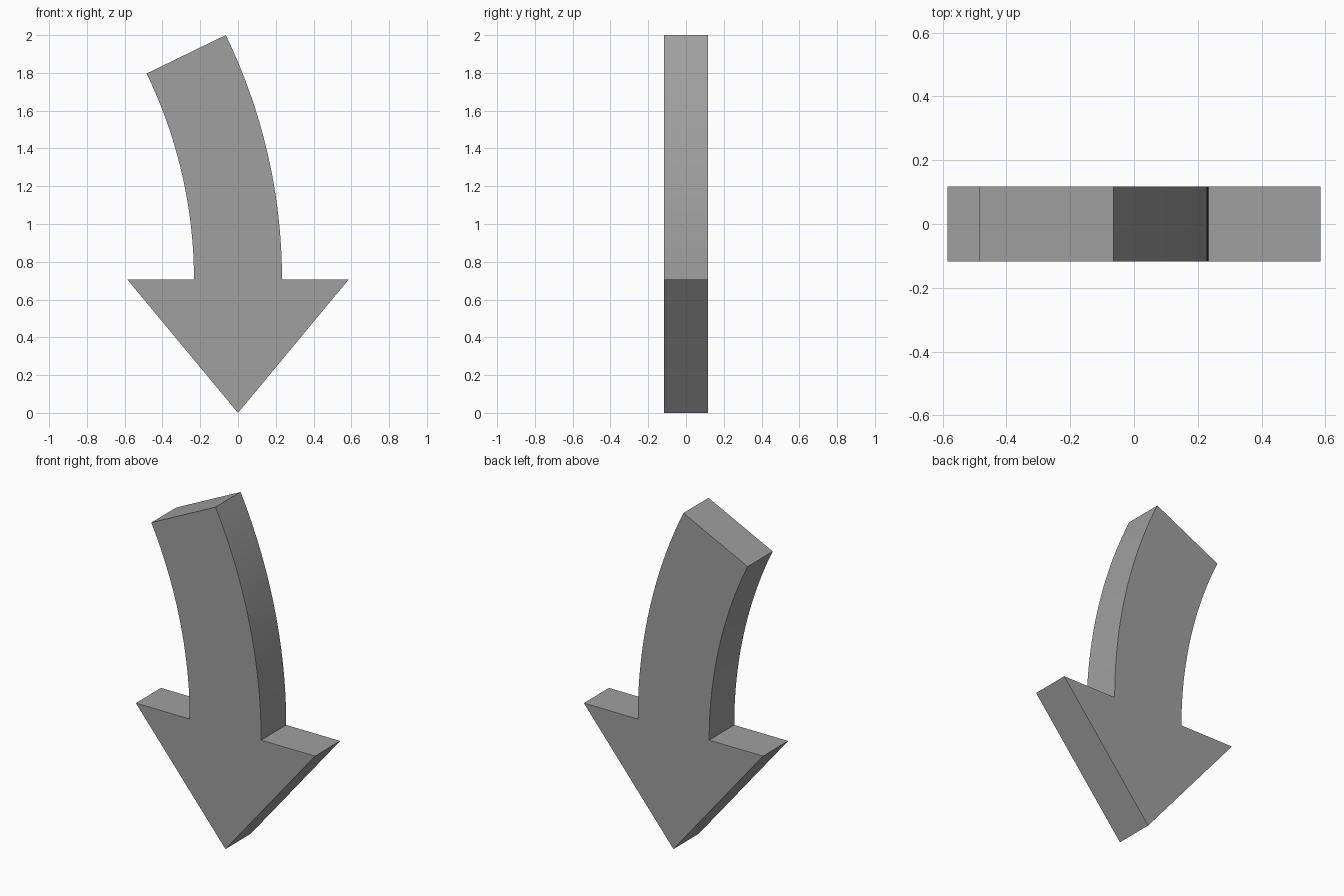
import bpy, bmesh
from math import radians, cos, sin

cube = bpy.data.objects.get("Cube")
if cube:
    bpy.data.objects.remove(cube, do_unlink=True)

HALF_DEPTH = 0.117
HEAD_TOP = 0.705
HEAD_HALF = 0.585
SHAFT_HALF = 0.233
BEND_RADIUS = 2.732
BEND_ANGLE = radians(25.9)
STEPS = 24

grey = bpy.data.materials.new("Grey")
grey.use_nodes = True
colour = (0.35, 0.35, 0.35, 1)
grey.diffuse_color = colour
grey.node_tree.nodes["Principled BSDF"].inputs["Base Color"].default_value = colour


def arc(offset):
    """Points of one shaft edge, from the head up to the tail."""
    r = BEND_RADIUS + offset
    angles = [BEND_ANGLE * i / STEPS for i in range(STEPS + 1)]
    return [(r * cos(a) - BEND_RADIUS, HEAD_TOP + r * sin(a)) for a in angles]


# Outline: tip, right barb, outer curve, tail, inner curve, left barb
outline = [(0, 0), (HEAD_HALF, HEAD_TOP)]
outline += arc(SHAFT_HALF) + arc(-SHAFT_HALF)[::-1]
outline += [(-HEAD_HALF, HEAD_TOP)]

# Extrude the outline from front to back
bm = bmesh.new()
front = bm.faces.new([bm.verts.new((x, -HALF_DEPTH, z)) for x, z in outline])
extruded = bmesh.ops.extrude_face_region(bm, geom=[front], use_keep_orig=True)
back_verts = [g for g in extruded["geom"] if isinstance(g, bmesh.types.BMVert)]
bmesh.ops.translate(bm, verts=back_verts, vec=(0, 2 * HALF_DEPTH, 0))
bmesh.ops.recalc_face_normals(bm, faces=bm.faces)

mesh = bpy.data.meshes.new("curved_arrow")
bm.to_mesh(mesh)
bm.free()
mesh.materials.append(grey)
arrow = bpy.data.objects.new("curved_arrow", mesh)
bpy.context.collection.objects.link(arrow)

# Smooth the bend while keeping the corners crisp
bpy.ops.object.select_all(action="DESELECT")
arrow.select_set(True)
bpy.context.view_layer.objects.active = arrow
bpy.ops.object.shade_smooth_by_angle(angle=radians(30))
